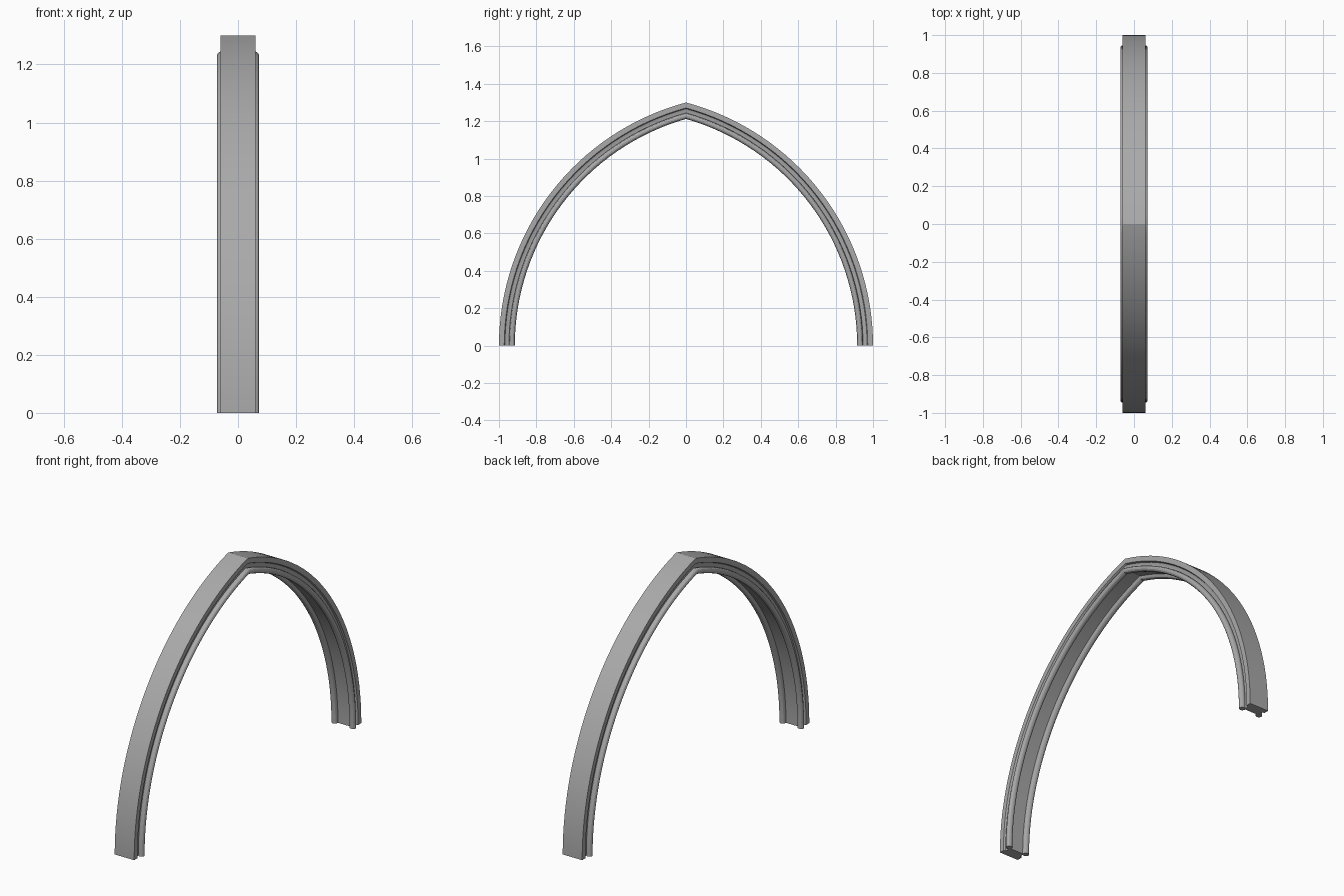
import bpy, bmesh, math

cube = bpy.data.objects.get("Cube")
if cube:
    bpy.data.objects.remove(cube, do_unlink=True)

OFFSET = 0.345     # each arc is centred this far past the middle
STEPS = 32

stone = bpy.data.materials.new("grey stone")
stone.use_nodes = True
colour = (0.4, 0.4, 0.4, 1)
stone.diffuse_color = colour
stone.node_tree.nodes["Principled BSDF"].inputs["Base Color"].default_value = colour

# Half of the rib section as (sideways, distance out): slab, hollow, roll, soffit
half = [(0.06, 1.0), (0.06, 0.972), (0.05, 0.968), (0.046, 0.957), (0.046, 0.943)]
for i in range(11):
    a = math.radians(125 - i * 29)
    half.append((0.056 + 0.017 * math.cos(a), 0.931 + 0.016 * math.sin(a)))
half.append((0.038, 0.935))
section = half + [(-x, r) for x, r in reversed(half)]

# Sweep along one arc, with every line running on to the mitre at the apex
bm = bmesh.new()
rings = []
for s in range(STEPS + 1):
    ring = []
    for x, r in section:
        radius = r + OFFSET
        a = math.acos(OFFSET / radius) * s / STEPS
        y = 0 if s == STEPS else radius * math.cos(a) - OFFSET
        ring.append(bm.verts.new((x, y, radius * math.sin(a))))
    rings.append(ring)
count = len(section)
for low, high in zip(rings, rings[1:]):
    for i in range(count):
        j = (i + 1) % count
        bm.faces.new((low[i], low[j], high[j], high[i]))
bm.faces.new(rings[0])
bmesh.ops.recalc_face_normals(bm, faces=bm.faces)
mesh = bpy.data.meshes.new("pointed_arch_rib")
bm.to_mesh(mesh)
bm.free()
mesh.materials.append(stone)
rib = bpy.data.objects.new("pointed_arch_rib", mesh)
bpy.context.collection.objects.link(rib)

# Mirror to the other leg
mirror = rib.modifiers.new("other_leg", "MIRROR")
mirror.use_axis = (False, True, False)
mirror.use_clip = True
mirror.merge_threshold = 0.0001

bpy.context.view_layer.objects.active = rib
rib.select_set(True)
bpy.ops.object.modifier_apply(modifier=mirror.name)
# The mitre edge is shallow, so keep the crease explicit
bpy.ops.object.shade_smooth_by_angle(angle=math.radians(28))
